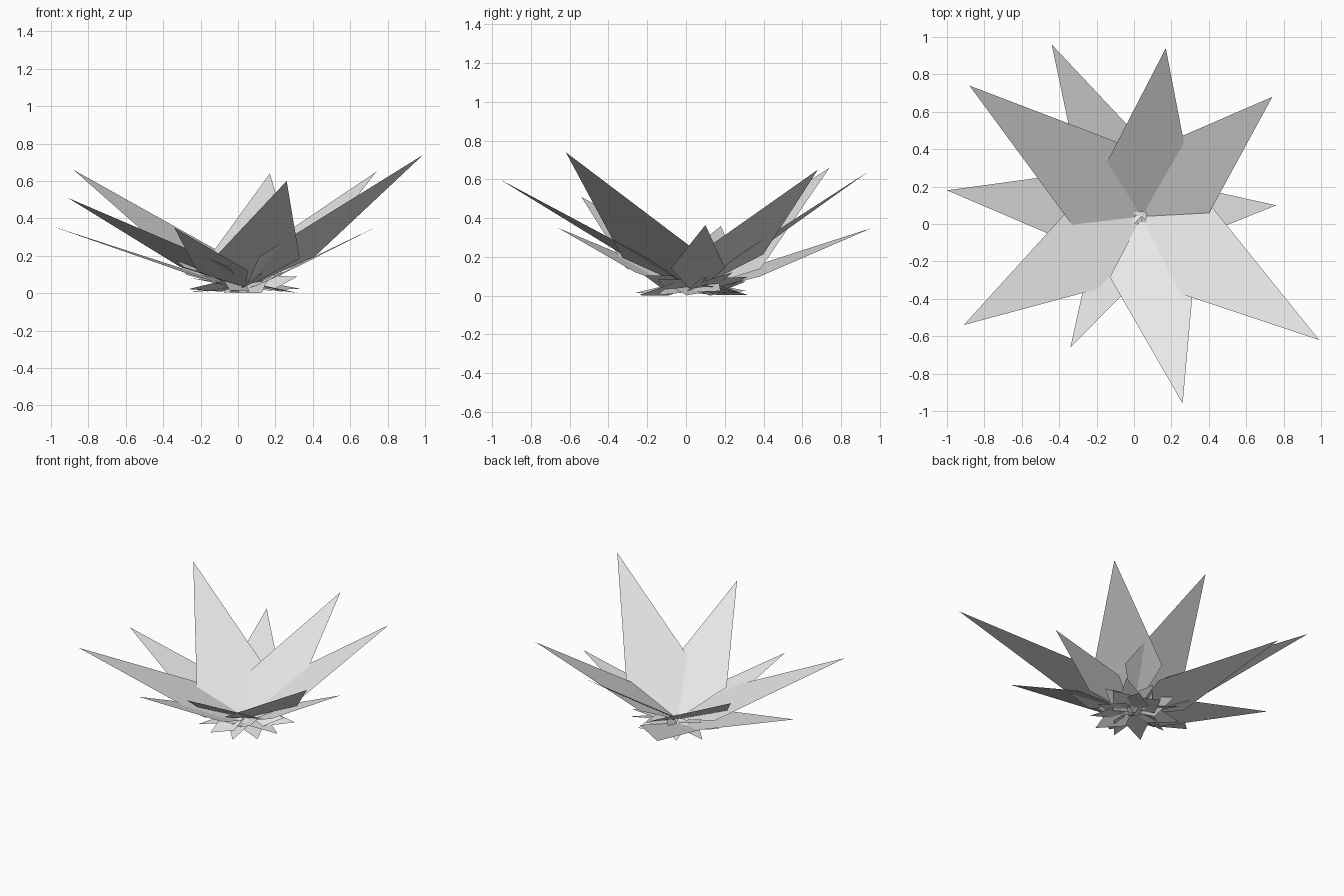
import bpy, math, random
from mathutils import Vector

if "Cube" in bpy.data.objects:
    bpy.data.objects.remove(bpy.data.objects["Cube"])

random.seed(4)

grey = bpy.data.materials.new("pale_grey")
grey.diffuse_color = (0.8, 0.8, 0.8, 1)
grey.use_nodes = True
grey.node_tree.nodes["Principled BSDF"].inputs["Base Color"].default_value = grey.diffuse_color


def leaf(base, tip, along, half_width, roll=0.0):
    """Flat kite from base to tip; along = horizontal distance to its widest point."""
    base, tip = Vector(base), Vector(tip)
    rib = tip - base
    flat = Vector((rib.x, rib.y, 0))
    widest = base + rib * (along / flat.length)
    side = Vector((-rib.y, rib.x, 0)).normalized()
    up = rib.cross(side).normalized()
    side = (side * math.cos(roll) + up * math.sin(roll)) * half_width
    kite = [base, widest - side, tip, widest + side]
    return [Vector((p.x, p.y, max(p.z, 0.0))) for p in kite]


def build(name, leaves):
    verts = [p for k in leaves for p in k]
    faces = [tuple(range(4 * i, 4 * i + 4)) for i in range(len(leaves))]
    mesh = bpy.data.meshes.new(name)
    mesh.from_pydata(verts, [], faces)
    mesh.materials.append(grey)
    obj = bpy.data.objects.new(name, mesh)
    bpy.context.collection.objects.link(obj)


# Six large upper leaves: tip, distance to widest point, half width
heart = (0.04, 0.04, 0.03)
upper = [
    ((0.17, 0.94, 0.64), 0.26, 0.225),
    ((0.74, 0.68, 0.65), 0.28, 0.23),
    ((0.99, -0.62, 0.74), 0.27, 0.26),
    ((0.26, -0.96, 0.60), 0.28, 0.235),
    ((-0.91, -0.54, 0.51), 0.26, 0.25),
    ((-0.88, 0.74, 0.66), 0.20, 0.28),
]
build("upper_leaves", [leaf(heart, *l) for l in upper])

# Four flatter leaves underneath
lower = [
    ((-0.44, 0.96, 0.35), 0.27, 0.215),
    ((-1.00, 0.18, 0.36), 0.29, 0.21),
    ((0.76, 0.10, 0.365), 0.27, 0.14),
    ((-0.34, -0.66, 0.35), 0.26, 0.155),
]
build("lower_leaves", [leaf((0.04, 0.04, 0.01), *l) for l in lower])

# Small leaves lying almost flat at the foot
foot = []
for i in range(11):
    a = math.tau * i / 11 - 0.70
    r = random.uniform(0.27, 0.33)
    tip = (0.04 + r * math.cos(a), 0.04 + r * math.sin(a), random.uniform(0.0, 0.03))
    foot.append(leaf((0.04, 0.04, 0.05), tip, 0.12, 0.09, random.uniform(-0.5, 0.5)))
build("foot_leaves", foot)

# Small raised leaves filling the middle
inner = []
for i in range(9):
    a = math.tau * i / 9 + random.uniform(-0.2, 0.2)
    r = random.uniform(0.24, 0.31)
    tip = (0.04 + r * math.cos(a), 0.04 + r * math.sin(a), random.uniform(0.07, 0.13))
    inner.append(leaf((0.04, 0.04, 0.03), tip, 0.12, 0.08, random.uniform(-0.7, 0.7)))
build("inner_leaves", inner)
